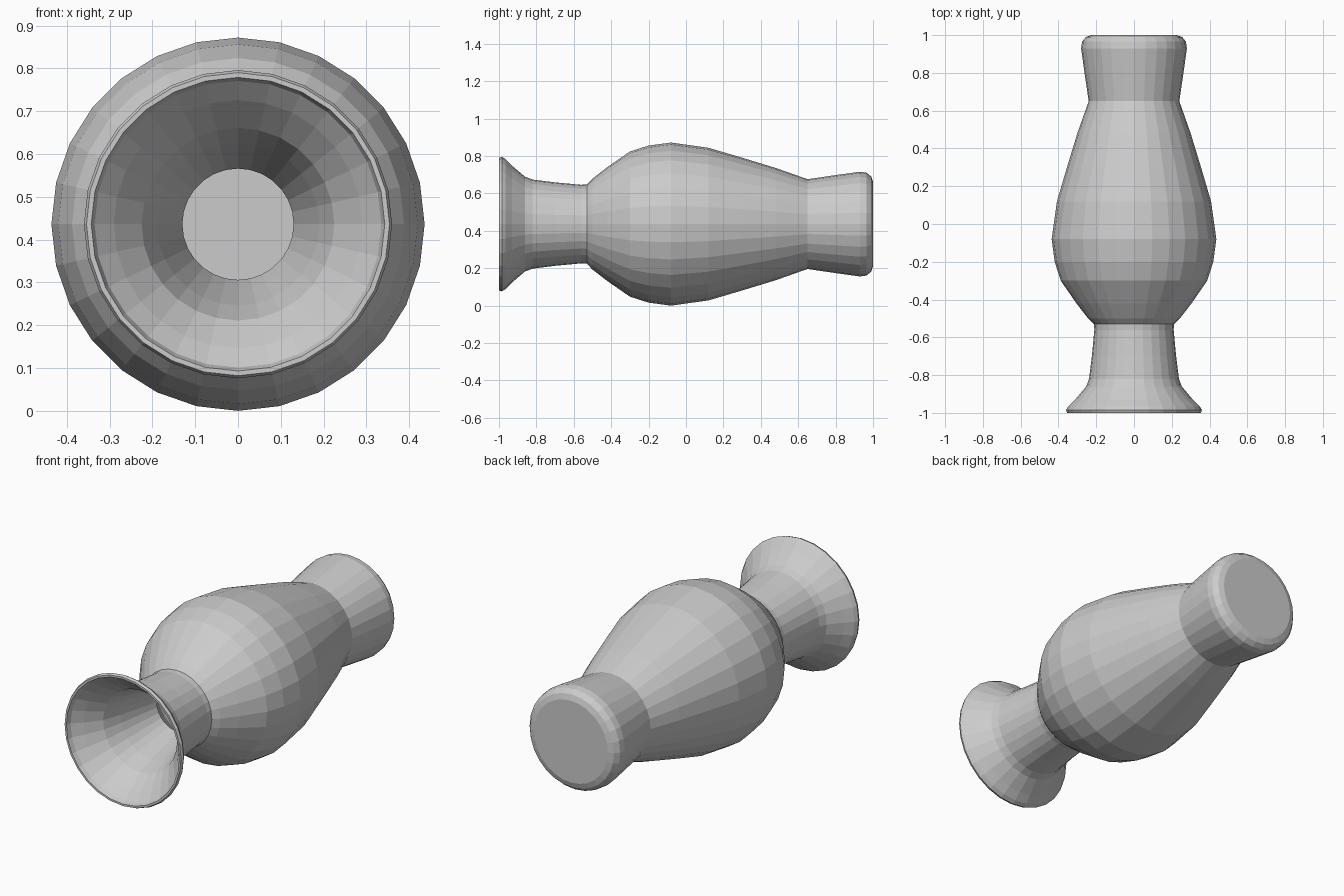
import bpy
import bmesh
from math import cos, sin, tau

cube = bpy.data.objects.get("Cube")
if cube:
    bpy.data.objects.remove(cube, do_unlink=True)

SIDES = 28
AXIS_HEIGHT = 0.436

grey = bpy.data.materials.new("plain_grey")
grey.use_nodes = True
colour = (0.6, 0.6, 0.6, 1)
grey.diffuse_color = colour
grey.node_tree.nodes["Principled BSDF"].inputs["Base Color"].default_value = colour

# Outer wall from base to mouth: (position along y, radius)
outer = [(1, .225), (.99, .255), (.965, .275), (.93, .28), (.8, .262), (.65, .24),
         (.48, .3), (.3, .355), (.12, .408), (-.08, .436), (-.2, .42), (-.3, .388),
         (-.42, .305), (-.5, .243), (-.53, .212), (-.56, .21), (-.7, .223),
         (-.82, .238), (-.86, .253), (-.93, .312), (-.965, .348), (-.985, .36)]
# Rim, flared throat and hollow belly, ending at the inner floor
inner = [(-1, .354), (-1, .343), (-.975, .335), (-.93, .29), (-.85, .225),
         (-.75, .19), (-.6, .15), (-.52, .13), (-.42, .23), (-.25, .35),
         (-.08, .385), (.12, .36), (.3, .31), (.65, .19), (.88, .2)]


def lathe(name, profile):
    """Turn a profile about the lengthwise axis and cap both ends."""
    bm = bmesh.new()
    rings = []
    for y, r in profile:
        rings.append([bm.verts.new((r * cos(tau * i / SIDES), y,
                                    AXIS_HEIGHT + r * sin(tau * i / SIDES)))
                      for i in range(SIDES)])
    for a, b in zip(rings, rings[1:]):
        for i in range(SIDES):
            j = (i + 1) % SIDES
            bm.faces.new((a[i], a[j], b[j], b[i]))
    bm.faces.new(rings[0])
    bm.faces.new(rings[-1])
    bmesh.ops.recalc_face_normals(bm, faces=bm.faces)
    mesh = bpy.data.meshes.new(name)
    bm.to_mesh(mesh)
    bm.free()
    mesh.materials.append(grey)
    obj = bpy.data.objects.new(name, mesh)
    bpy.context.collection.objects.link(obj)
    return obj


# Vase lying on its side with the mouth to the front
lathe("vase", outer + inner)
